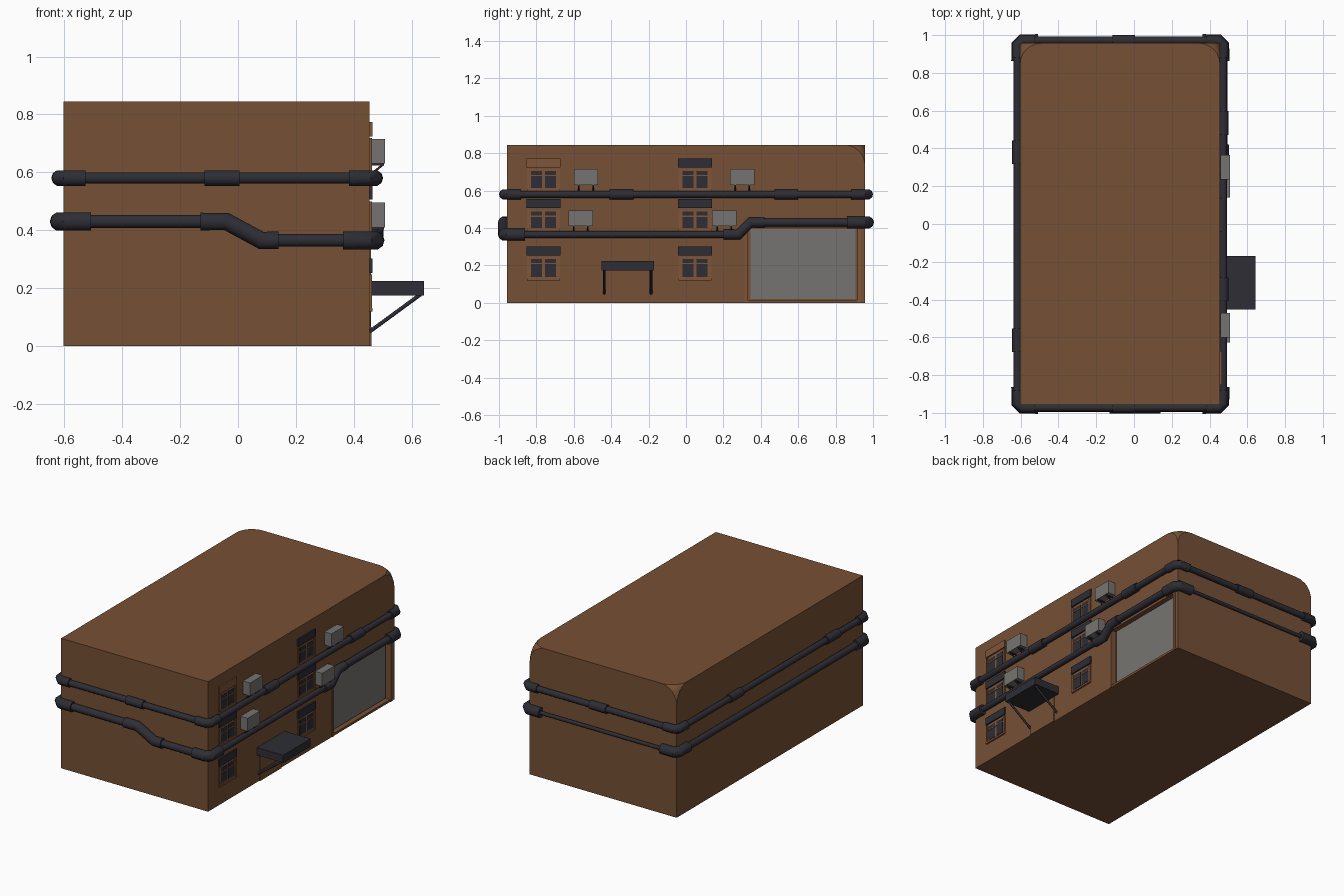
import bpy, bmesh, math
from mathutils import Vector

if "Cube" in bpy.data.objects:
    bpy.data.objects.remove(bpy.data.objects["Cube"], do_unlink=True)


def material(name, rgb):
    m = bpy.data.materials.new(name)
    m.use_nodes = True
    m.diffuse_color = (*rgb, 1)
    m.node_tree.nodes["Principled BSDF"].inputs["Base Color"].default_value = (*rgb, 1)
    return m


BROWN = material("brown wall", (0.18, 0.08, 0.035))
TRIM = material("light brown trim", (0.21, 0.09, 0.04))
DARK = material("dark metal", (0.026, 0.026, 0.036))
GREY = material("light grey", (0.18, 0.175, 0.165))

WALL = 0.455            # x of the detailed wall
LEFT, BACK = -0.603, 0.957


def finish(name, bm, mat):
    bmesh.ops.recalc_face_normals(bm, faces=bm.faces)
    me = bpy.data.meshes.new(name)
    bm.to_mesh(me)
    bm.free()
    me.materials.append(mat)
    ob = bpy.data.objects.new(name, me)
    bpy.context.collection.objects.link(ob)
    return ob


def box(name, x, y, z, mat):
    bm = bmesh.new()
    bmesh.ops.create_cube(bm, size=1)
    for v in bm.verts:
        v.co = [lo + (c + 0.5) * (hi - lo) for c, (lo, hi) in zip(v.co, (x, y, z))]
    return finish(name, bm, mat)


def plate(name, y, z, depth, mat, start=WALL - 0.002):
    return box(name, (start, WALL + depth), y, z, mat)


def activate(ob):
    bpy.ops.object.select_all(action="DESELECT")
    ob.select_set(True)
    bpy.context.view_layer.objects.active = ob


def tube(name, points, radius, mat=DARK):
    cu = bpy.data.curves.new(name, "CURVE")
    cu.dimensions = "3D"
    cu.bevel_depth = radius
    cu.bevel_resolution = 3
    cu.use_fill_caps = True
    sp = cu.splines.new("POLY")
    sp.points.add(len(points) - 1)
    for p, co in zip(sp.points, points):
        p.co = (*co, 1)
    cu.materials.append(mat)
    ob = bpy.data.objects.new(name, cu)
    bpy.context.collection.objects.link(ob)
    activate(ob)
    bpy.ops.object.convert(target="MESH")
    bpy.ops.object.shade_smooth_by_angle(angle=math.radians(40))
    return ob


# Building block with the two top back corners rounded off
bm = bmesh.new()
bmesh.ops.create_cube(bm, size=1)
for v in bm.verts:
    v.co = (WALL if v.co.x > 0 else LEFT, math.copysign(BACK, v.co.y), 0.845 if v.co.z > 0 else 0)
corners = [v for v in bm.verts if v.co.y > 0 and v.co.z > 0.5]
bmesh.ops.bevel(bm, geom=corners, offset=0.11, segments=6, profile=0.5, affect="VERTICES")
body = finish("building", bm, BROWN)

# Garage opening cut into the wall
cutter = box("garage_cutter", (WALL - 0.035, 1), (0.33, 0.915), (0.015, 0.4), BROWN)
cutter.hide_render = True
cut = body.modifiers.new("garage opening", "BOOLEAN")
cut.operation = "DIFFERENCE"
cut.solver = "EXACT"
cut.object = cutter
activate(body)
bpy.ops.object.modifier_apply(modifier=cut.name)
bpy.data.objects.remove(cutter, do_unlink=True)
plate("garage_door", (0.345, 0.905), (0.02, 0.395), -0.027, GREY, WALL - 0.036)
for n, y in enumerate(((0.315, 0.33), (0.915, 0.935))):
    plate(f"garage_jamb_{n}", y, (0, 0.4), 0.004, TRIM)


# Windows: raised surround, two panes with a transom, and a lintel
def window(name, yc, z0, z1, lintel_mat, wide):
    hw = 0.075
    for n, s in enumerate((-1, 1)):
        y = sorted((yc + s * hw, yc + s * (hw + 0.012)))
        plate(f"{name}_side_{n}", y, (z0, z1), 0.008, TRIM)
        inner = sorted((yc + s * 0.007, yc + s * (hw - 0.008)))
        plate(f"{name}_pane_{n}", inner, (z0 + 0.014, z1 - 0.012), 0.004, DARK)
    plate(f"{name}_frame", (yc - hw, yc + hw), (z0, z1), 0.002, TRIM)
    plate(f"{name}_transom", (yc - hw, yc + hw), (z1 - 0.04, z1 - 0.034), 0.006, TRIM)
    plate(f"{name}_sill", (yc - hw - 0.012, yc + hw + 0.012), (z0 - 0.006, z0 + 0.006), 0.01, TRIM)
    plate(f"{name}_lintel", (yc - wide, yc + wide), (z1 + 0.006, z1 + 0.055), 0.009, lintel_mat)


for col, yc in (("front", -0.762), ("middle", 0.048)):
    for floor, (z0, z1) in enumerate(((0.125, 0.247), (0.385, 0.5), (0.6, 0.718))):
        plain = col == "front" and floor == 2
        window(f"{col}_window_{floor + 1}", yc, z0, z1, TRIM if plain else DARK, 0.09)

# Air conditioners on small brackets
for n, (yc, z0) in enumerate(((-0.535, 0.63), (0.3, 0.63), (-0.562, 0.41), (0.205, 0.41))):
    box(f"air_conditioner_{n}", (WALL + 0.002, 0.508), (yc - 0.065, yc + 0.065), (z0, z0 + 0.085), GREY)
    for k, s in enumerate((-1, 1)):
        y = yc + s * 0.038
        box(f"air_conditioner_{n}_rail_{k}", (WALL, 0.505), (y - 0.004, y + 0.004), (z0 - 0.007, z0), DARK)
        tube(f"air_conditioner_{n}_brace_{k}", [(0.5, y, z0 - 0.004), (WALL, y, z0 - 0.04)], 0.004)

# Entrance with canopy
plate("entrance_door", (-0.43, -0.21), (0, 0.17), 0.003, BROWN)
plate("entrance_step", (-0.43, -0.21), (0, 0.065), 0.006, BROWN)
box("canopy", (WALL, 0.642), (-0.452, -0.17), (0.174, 0.224), DARK)
for n, y in enumerate((-0.438, -0.187)):
    tube(f"canopy_strut_{n}", [(0.63, y, 0.178), (WALL, y, 0.05)], 0.007)

# Pipe rings around the building
X0, X1, Y = -0.617, 0.473, 0.972
LOW, HIGH, TOP = 0.365, 0.43, 0.58


def elbow(name, x, y, z, reach, r):
    sx, sy, c = (-1 if x > 0 else 1), (-1 if y > 0 else 1), 0.025
    tube(name, [(x + sx * reach, y, z), (x + sx * c, y, z),
                (x, y + sy * c, z), (x, y + sy * reach, z)], r)


def coupler(name, centre, axis, half, r):
    d, c = Vector(axis) * half, Vector(centre)
    tube(name, [c - d, c + d], r)


places = {"front_right": (X0, -Y), "front_left": (X1, -Y), "back_right": (X0, Y), "back_left": (X1, Y)}
for name, (x, y) in places.items():
    elbow(f"upper_elbow_{name}", x, y, TOP, 0.09, 0.028)
    elbow(f"lower_elbow_{name}", x, y, LOW if name == "front_left" else HIGH, 0.11, 0.033)

for side, x in (("right", X0), ("left", X1)):
    tube(f"upper_pipe_{side}", [(x, -Y + 0.03, TOP), (x, Y - 0.03, TOP)], 0.02)
for side, y in (("front", -Y), ("back", Y)):
    tube(f"upper_pipe_{side}", [(X0 + 0.03, y, TOP), (X1 - 0.03, y, TOP)], 0.02)
    coupler(f"upper_coupler_{side}", (-0.055, y, TOP), (1, 0, 0), 0.06, 0.028)
for n, (x, y) in enumerate(((X1, -0.345), (X1, 0.535), (X0, 0.38), (X0, -0.615))):
    coupler(f"upper_coupler_{n}", (x, y, TOP), (0, 1, 0), 0.063, 0.028)

# Lower ring: steps down across the front, back up before the garage
tube("lower_pipe_right", [(X0, -Y + 0.03, HIGH), (X0, Y - 0.03, HIGH)], 0.022)
tube("lower_pipe_back", [(X0 + 0.03, Y, HIGH), (X1 - 0.03, Y, HIGH)], 0.012)
tube("lower_pipe_front_high", [(X0 + 0.03, -Y, HIGH), (-0.08, -Y, HIGH)], 0.024)
tube("lower_pipe_front_low", [(0.1, -Y, LOW), (X1 - 0.03, -Y, LOW)], 0.023)
tube("lower_bend_front", [(-0.13, -Y, HIGH), (-0.04, -Y, HIGH), (0.08, -Y, LOW), (0.14, -Y, LOW)], 0.032)
tube("lower_pipe_left_low", [(X1, -Y + 0.03, LOW), (X1, 0.25, LOW)], 0.019)
tube("lower_pipe_left_high", [(X1, 0.38, HIGH), (X1, Y - 0.03, HIGH)], 0.023)
tube("lower_bend_left", [(X1, 0.2, LOW), (X1, 0.28, LOW), (X1, 0.345, HIGH), (X1, 0.42, HIGH)], 0.029)
